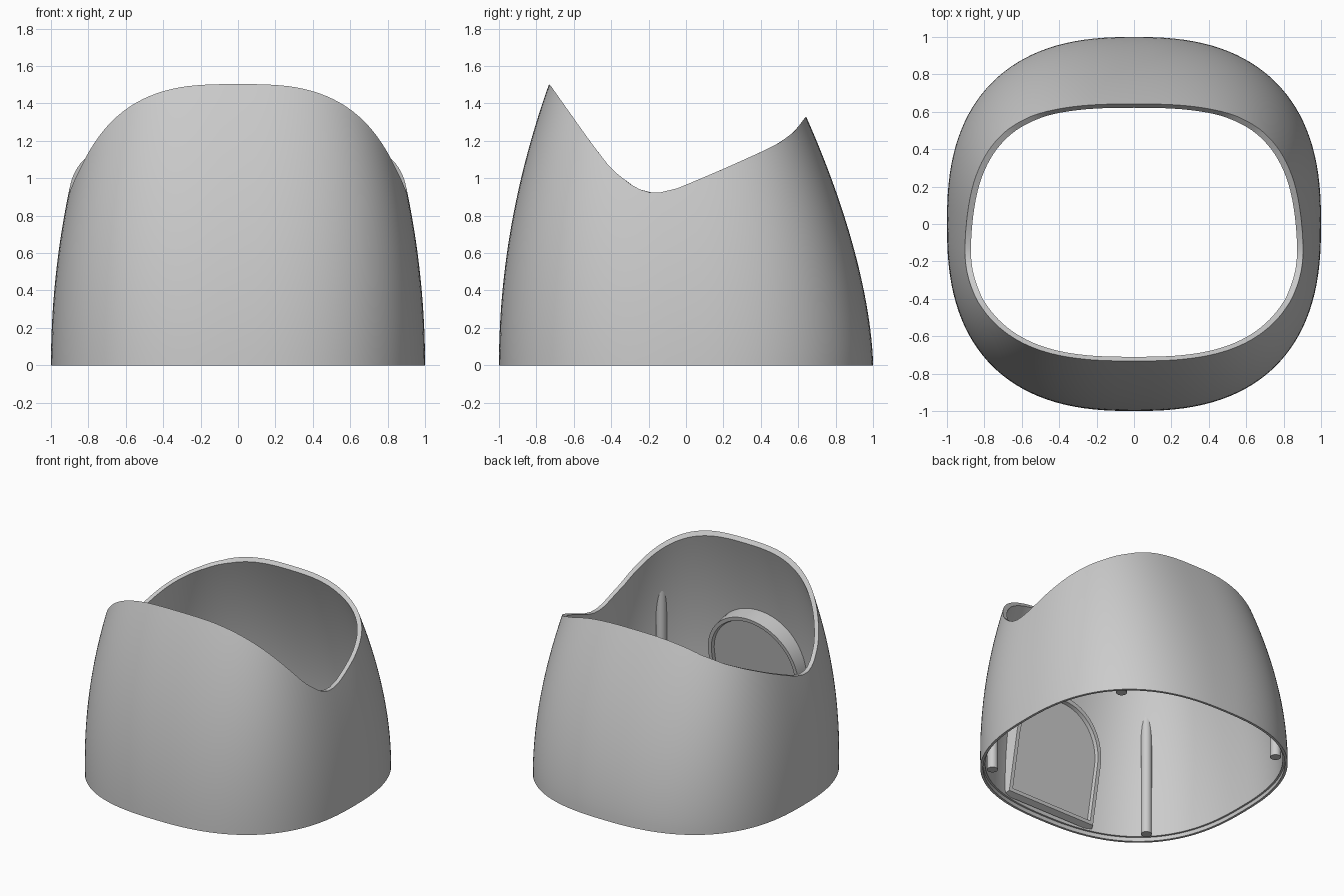
import bpy, bmesh, math

cube = bpy.data.objects.get("Cube")
if cube:
    bpy.data.objects.remove(cube, do_unlink=True)

grey = bpy.data.materials.new("plain grey")
grey.use_nodes = True
grey.diffuse_color = (0.6, 0.6, 0.6, 1)
grey.node_tree.nodes["Principled BSDF"].inputs["Base Color"].default_value = (0.6, 0.6, 0.6, 1)

WALL = 0.032
SEGMENTS, ROWS = 128, 28
# Side profile of the saddle-shaped opening, as (y, z)
RIM = [(-0.74, 1.512), (-0.72, 1.49), (-0.6, 1.32), (-0.5, 1.18), (-0.4, 1.05), (-0.3, 0.97),
       (-0.22, 0.925), (-0.1, 0.925), (0, 0.965), (0.2, 1.05), (0.4, 1.14),
       (0.5, 1.19), (0.58, 1.25), (0.645, 1.335)]


def section(z, inset):
    """Half width, half depth, y centre and roundness of the body at a height."""
    front = -1 + 0.27 * (z / 1.51) ** 2 + inset
    back = 1 - 0.36 * (z / 1.335) ** 1.65 - inset
    half_width = 1 - 0.1 * (z / 0.95) ** 2 - inset
    return half_width, (back - front) / 2, (back + front) / 2, 2.5 + 0.17 * z


def wall_point(angle, z, inset):
    w, d, centre, n = section(z, inset)
    c, s = math.cos(angle), math.sin(angle)
    return (w * math.copysign(abs(c) ** (2 / n), c),
            centre + d * math.copysign(abs(s) ** (2 / n), s), z)


def rim_height(y):
    if y <= RIM[0][0]:
        return RIM[0][1]
    for (y0, z0), (y1, z1) in zip(RIM, RIM[1:]):
        if y <= y1:
            return z0 + (z1 - z0) * (y - y0) / (y1 - y0)
    return RIM[-1][1]


def wall_top(angle, inset):
    low, high = 0.5, 1.6
    for _ in range(30):
        mid = (low + high) / 2
        if rim_height(wall_point(angle, mid, inset)[1]) > mid:
            low = mid
        else:
            high = mid
    return low


def make_object(name, bm):
    bmesh.ops.recalc_face_normals(bm, faces=bm.faces)
    mesh = bpy.data.meshes.new(name)
    bm.to_mesh(mesh)
    bm.free()
    obj = bpy.data.objects.new(name, mesh)
    bpy.context.collection.objects.link(obj)
    mesh.materials.append(grey)
    bpy.ops.object.select_all(action='DESELECT')
    obj.select_set(True)
    bpy.context.view_layer.objects.active = obj
    bpy.ops.object.shade_smooth_by_angle(angle=math.radians(35))
    return obj


def bridge(bm, a, b):
    for i in range(len(a)):
        j = (i + 1) % len(a)
        bm.faces.new((a[i], a[j], b[j], b[i]))


# Hollow shell: each column runs up the outside, over the rim and down the inside
bm = bmesh.new()
columns = []
for i in range(SEGMENTS):
    a = 2 * math.pi * i / SEGMENTS
    outer, inner = wall_top(a, 0), wall_top(a, WALL)
    pts = [wall_point(a, outer * k / ROWS, 0) for k in range(ROWS + 1)]
    pts += [wall_point(a, 0.03 + (inner - 0.03) * k / ROWS, WALL) for k in range(ROWS, -1, -1)]
    # stepped lip around the bottom edge
    pts += [wall_point(a, 0.03, 0.018), wall_point(a, 0, 0.018)]
    columns.append([bm.verts.new(p) for p in pts])
for i in range(SEGMENTS):
    bridge(bm, columns[i], columns[(i + 1) % SEGMENTS])
make_object("shell", bm)


def keep_inside(x, y, z):
    """Pull a point back into the thickness of the wall."""
    w, d, centre, n = section(z, WALL / 2)
    f = abs(x / w) ** n + abs((y - centre) / d) ** n
    k = min(1, f ** (-1 / n))
    return x * k, centre + (y - centre) * k, z


# Four upright rods that run into the leaning wall
for sx, side in ((1, "left"), (-1, "right")):
    for sy, end in ((-1, "front"), (1, "back")):
        bm = bmesh.new()
        rings = []
        for k in range(31):
            z = 0.02 + 0.98 * k / 30
            rings.append([bm.verts.new(keep_inside(
                sx * 0.7 + 0.038 * math.cos(math.tau * i / 20),
                sy * 0.7 + 0.038 * math.sin(math.tau * i / 20), z)) for i in range(20)])
        for lower, upper in zip(rings, rings[1:]):
            bridge(bm, lower, upper)
        bm.faces.new(rings[0])
        make_object(f"{end}_{side}_rod", bm)


def arch(radius, bottom):
    pts = [(radius, bottom)]
    for i in range(33):
        a = math.pi * i / 32
        pts.append((radius * math.cos(a), 0.5 + radius * math.sin(a)))
    return pts + [(-radius, bottom)]


def wall_y(x, z):
    w, d, centre, n = section(z, WALL / 2)
    return centre - d * (1 - abs(x / w) ** n) ** (1 / n)


def pad_y(z):
    return -0.90 + 0.19 * (z - 0.05)


# Arched pad on the inside of the front wall, with a thin raised lip
bm = bmesh.new()
loops = [[(x, wall_y(x, z), z) for x, z in arch(0.4, 0.04)],
         [(x, pad_y(z), z) for x, z in arch(0.38, 0.06)],
         [(x, pad_y(z), z) for x, z in arch(0.352, 0.085)],
         [(x, pad_y(z) - 0.025, z) for x, z in arch(0.345, 0.09)]]
loops = [[bm.verts.new(p) for p in loop] for loop in loops]
for a, b in zip(loops, loops[1:]):
    bridge(bm, a, b)
bm.faces.new(loops[-1])
make_object("arched_pad", bm)
